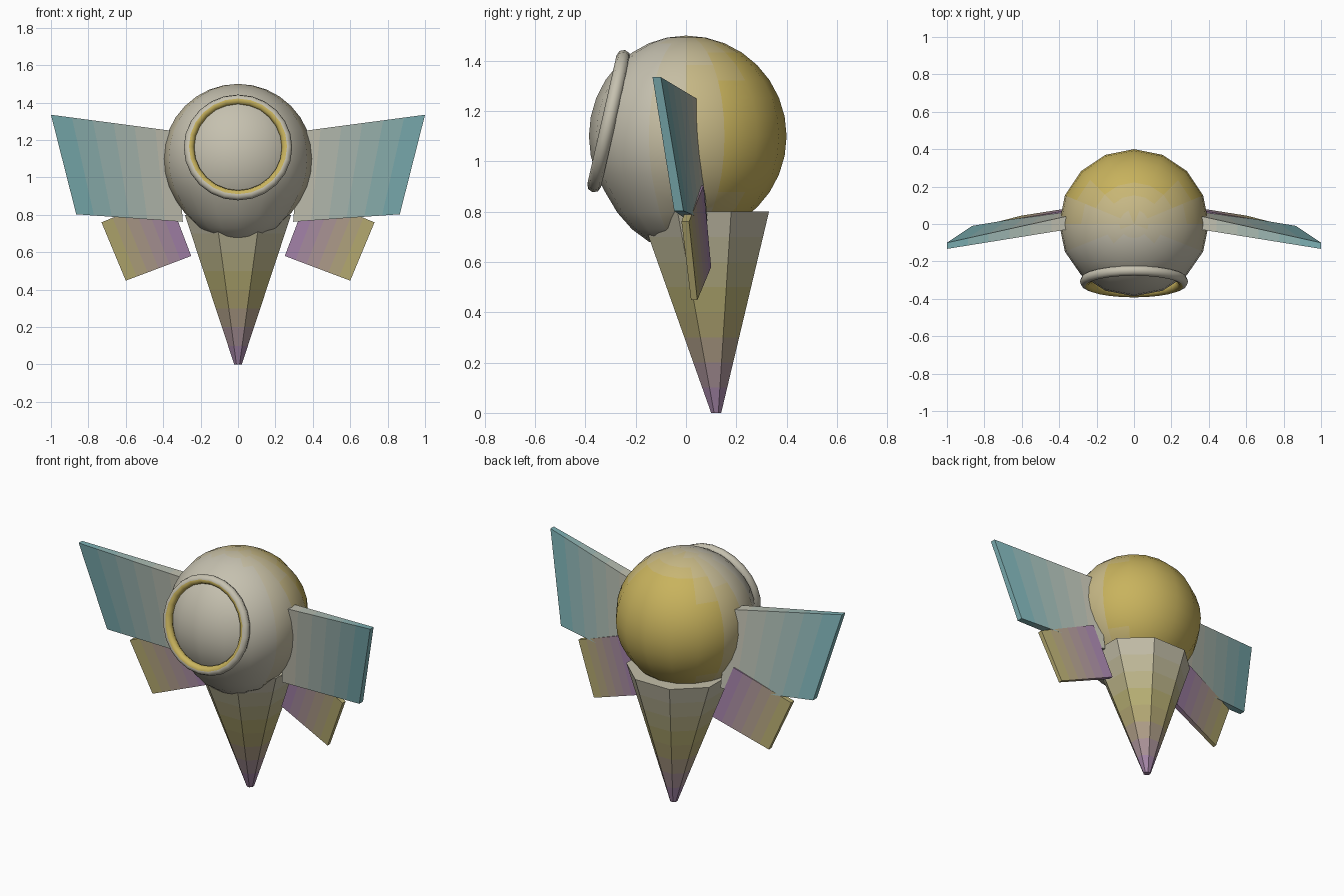
import bpy, bmesh, math
from mathutils import Vector

if "Cube" in bpy.data.objects:
    bpy.data.objects.remove(bpy.data.objects["Cube"])

BEIGE, GOLD = (.56, .53, .43), (.58, .45, .11)
TEAL, PURPLE, OLIVE = (.17, .42, .45), (.36, .21, .42), (.47, .42, .14)


def mix(a, b, t):
    return tuple(p + (q - p) * t for p, q in zip(a, b))


def add_material(obj, name, color):
    m = bpy.data.materials.new(name)
    m.diffuse_color = (*color, 1)
    m.use_nodes = True
    m.node_tree.nodes["Principled BSDF"].inputs["Base Color"].default_value = m.diffuse_color
    obj.data.materials.append(m)


def make_object(name, bm):
    bmesh.ops.recalc_face_normals(bm, faces=bm.faces)
    mesh = bpy.data.meshes.new(name)
    bm.to_mesh(mesh)
    bm.free()
    obj = bpy.data.objects.new(name, mesh)
    bpy.context.collection.objects.link(obj)
    return obj


def loft(name, start, end, colors, steps=6):
    """Straight loft between two outlines, in strips that fade through colors."""
    bm = bmesh.new()
    rings = [[bm.verts.new(Vector(a).lerp(Vector(b), i / steps))
              for a, b in zip(start, end)] for i in range(steps + 1)]
    n = len(start)
    for i in range(steps):
        for j in range(n):
            k = (j + 1) % n
            f = bm.faces.new((rings[i][j], rings[i][k], rings[i + 1][k], rings[i + 1][j]))
            f.material_index = i
    bm.faces.new(rings[0])
    bm.faces.new(rings[-1]).material_index = steps - 1
    obj = make_object(name, bm)
    for i in range(steps):
        t = (i + .5) / steps * (len(colors) - 1)
        k = int(t)
        add_material(obj, f"{name}_{i}", mix(colors[k], colors[k + 1], t - k))
    return obj


def fin(name, inner, outer, colors):
    """Each end is top and bottom points as (x, z, y front, y back)."""
    def outline(pair):
        (x0, z0, f0, b0), (x1, z1, f1, b1) = pair
        return [(x0, f0, z0), (x0, b0, z0), (x1, b1, z1), (x1, f1, z1)]
    obj = loft(name, outline(inner), outline(outer), colors)
    obj.modifiers.new("both_sides", 'MIRROR')


# Round body with a slightly flatter face and a small chin bulge
bm = bmesh.new()
bmesh.ops.create_uvsphere(bm, u_segments=16, v_segments=16, radius=.4)
for v in bm.verts:
    x, y, z = v.co
    low = min(max((-z - .22) / .18, 0), 1)
    front = min(max((.1 - y) / .2, 0), 1)
    v.co.z -= .06 * low * front
    if y < 0:
        v.co.y *= .965
TONES = 6
for f in bm.faces:
    f.smooth = True
    t = (f.calc_center_median().y + .15) / .4
    f.material_index = min(max(int(t * TONES), 0), TONES - 1)
body = make_object("body", bm)
body.location.z = 1.1
for i in range(TONES):
    add_material(body, f"body_{i}", mix(BEIGE, GOLD, i / (TONES - 1)))

# Face ring, tilted back, gold on its inner side
bpy.ops.mesh.primitive_torus_add(major_segments=24, minor_segments=8,
                                 major_radius=.262, minor_radius=.028,
                                 location=(0, -.307, 1.16),
                                 rotation=(math.radians(90 - 12.8), 0, 0))
ring = bpy.context.object
ring.name = "face_ring"
add_material(ring, "ring_outer", BEIGE)
add_material(ring, "ring_inner", GOLD)
for p in ring.data.polygons:
    p.use_smooth = True
    p.material_index = int(math.hypot(p.center.x, p.center.y) < .262)

# Eight-sided tapering tail
def octagon(cy, z, rx, ry):
    k = 1 / math.cos(math.pi / 8)
    return [(rx * k * math.cos(a), cy + ry * k * math.sin(a), z)
            for a in (math.pi / 8 + i * math.pi / 4 for i in range(8))]


loft("tail", octagon(.073, .8, .284, .257), octagon(.12, 0, .02, .02),
     [BEIGE, OLIVE, PURPLE], 8)

# Large upper fins
fin("upper_fin",
    [(.33, 1.246, -.025, .048), (.295, .763, .01, .085)],
    [(1.0, 1.335, -.133, -.1), (.865, .803, -.047, -.01)], [BEIGE, TEAL])

# Small lower fins
fin("lower_fin",
    [(.374, .905, .035, .07), (.25, .58, .068, .1)],
    [(.73, .76, -.018, .012), (.6, .448, .02, .045)], [PURPLE, OLIVE])
